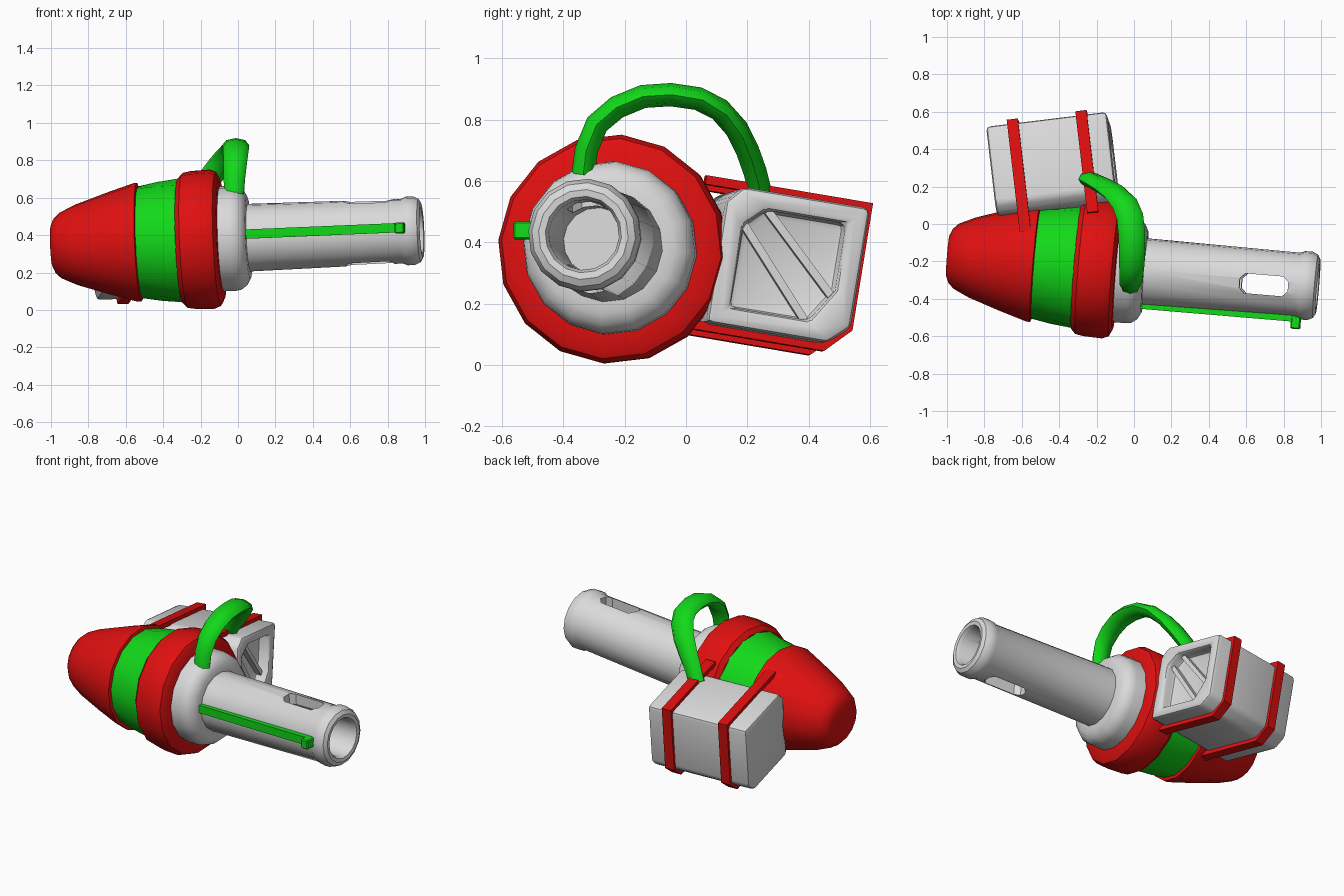
import bpy, bmesh, math
from mathutils import Matrix, Vector, Euler

if "Cube" in bpy.data.objects:
    bpy.data.objects.remove(bpy.data.objects["Cube"])

def mat(name, c):
    m = bpy.data.materials.new(name)
    m.diffuse_color = (*c, 1)
    m.use_nodes = True
    m.node_tree.nodes["Principled BSDF"].inputs["Base Color"].default_value = m.diffuse_color
    return m

RED = mat("red", (0.74, 0.005, 0.005))
GREEN = mat("green", (0.006, 0.69, 0.01))
WHITE = mat("light grey", (0.70, 0.70, 0.70))
BLACK = mat("black", (0.02, 0.02, 0.02))

def frame(loc, roll, pitch, yaw):
    e = Euler([math.radians(a) for a in (roll, -pitch, yaw)], 'XYZ')
    return Matrix.Translation(loc) @ e.to_matrix().to_4x4()

BODY = frame((0, -0.252, 0.384), 0, 2.4, -4.8)       # barrel axis = local x
CASE = frame((-0.43, 0.295, 0.314), -9.5, 2.0, 7.0)  # side box

def make(name, bm, mats, M=None, bevel=0, segs=2, cutters=()):
    bmesh.ops.recalc_face_normals(bm, faces=bm.faces)
    if M is not None:
        bm.transform(M)
    me = bpy.data.meshes.new(name)
    bm.to_mesh(me)
    bm.free()
    ob = bpy.data.objects.new(name, me)
    bpy.context.collection.objects.link(ob)
    for c in cutters:
        b = ob.modifiers.new("cut", 'BOOLEAN')
        b.operation = 'DIFFERENCE'
        b.solver = 'EXACT'
        b.object = c
    if bevel:
        b = ob.modifiers.new("bevel", 'BEVEL')
        b.width, b.segments = bevel, segs
        b.limit_method, b.angle_limit = 'ANGLE', math.radians(40)
    if ob.modifiers:
        dg = bpy.context.evaluated_depsgraph_get()
        me = bpy.data.meshes.new_from_object(ob.evaluated_get(dg))
        ob.modifiers.clear()
        ob.data = me
    for c in cutters:
        bpy.data.objects.remove(c)
    me.materials.clear()
    for m in mats:
        me.materials.append(m)
    if len(mats) == 1:
        for p in me.polygons:
            p.material_index = 0
    me.shade_smooth()
    me.set_sharp_from_angle(angle=math.radians(32))
    return ob

def skin(rings):
    """Tube through rings of points, capped at both ends."""
    bm = bmesh.new()
    vs = [[bm.verts.new(p) for p in r] for r in rings]
    n = len(vs[0])
    for a, b in zip(vs, vs[1:]):
        for i in range(n):
            f = bm.faces.new((a[i], a[(i + 1) % n], b[(i + 1) % n], b[i]))
            f.material_index = i % 2
    bm.faces.new(vs[0])
    bm.faces.new(vs[-1][::-1])
    return bm

def lathe(profile, phase=-4.5, twist=0, n=16):
    rings = []
    for k, (s, r) in enumerate(profile):
        a0 = math.radians(phase + twist * k)
        rings.append([(s, r * math.cos(a0 + 2 * math.pi * i / n),
                       r * math.sin(a0 + 2 * math.pi * i / n)) for i in range(n)])
    return skin(rings)

def prism(pts, s0, s1):
    """Profile in local y,z extruded along local x."""
    return skin([[(s, u, v) for u, v in pts] for s in (s0, s1)])

def box(x0, x1, y0, y1, z0, z1):
    return prism([(y0, z0), (y1, z0), (y1, z1), (y0, z1)], x0, x1)

# rear cap
make("rear_cap", lathe([(-1.0, .11), (-.985, .145), (-.955, .175), (-.87, .215), (-.7, .272),
                        (-.55, .318), (-.53, .318), (-.52, .28)]), [RED], BODY)

# twisted striped band
make("striped_band", lathe([(-.54, .298), (-.42, .318), (-.29, .335)], phase=-6, twist=6),
     [GREEN, BLACK], BODY)

# front ring and collar
make("front_ring", lathe([(-.31, .30), (-.31, .335), (-.285, .362), (-.24, .37), (-.14, .374),
                          (-.105, .36), (-.088, .325), (-.085, .25)]), [RED], BODY)
make("collar", lathe([(-.11, .282), (-.02, .282), (.01, .277), (.04, .255), (.058, .22),
                      (.06, .17)]), [WHITE], BODY)

# barrel with bore and a slot cut through vertically
c = .028
sx0, sx1, sy = .575, .835, .053
slot = [(sx0 + c, -sy), (sx1 - c, -sy), (sx1, -sy + c), (sx1, sy - c),
        (sx1 - c, sy), (sx0 + c, sy), (sx0, sy - c), (sx0, -sy + c)]
slot_cutter = make("slot_cutter", skin([[(x, y - .015, z) for x, y in slot] for z in (-.4, .4)]),
                   [WHITE], BODY)
slot_cutter.hide_render = True
make("barrel", lathe([(.0, .182), (.88, .173), (.905, .184), (.945, .184), (.975, .170),
                      (.988, .147), (.985, .125), (.965, .115), (.45, .110)]),
     [WHITE], BODY, cutters=[slot_cutter])

# side rail with end block
make("side_rail", box(.04, .88, -.198, -.165, -.006, .044), [GREEN], BODY)
make("rail_block", box(.86, .912, -.236, -.165, -.012, .046), [GREEN], BODY, bevel=.006, segs=1)

# side case with recessed front
w, h = .236, .228
case = [(-w, -h), (w - .07, -h), (w, -h + .06), (w, h), (-w + .05, h), (-w, h - .055)]
q = .166
recess = [(-q, -q), (q - .07, -q), (q, -q + .11), (q, q), (-q + .065, q), (-q, q - .06)]
recess_cutter = make("recess_cutter", prism(recess, .25, .5), [WHITE], CASE)
recess_cutter.hide_render = True
make("side_case", prism(case, -.325, .325), [WHITE], CASE, bevel=.022, cutters=[recess_cutter])

# two diagonal ribs in the recess
for name, a, b in (("rib_lower", (-q, .115), (.085, -q)), ("rib_upper", (-.09, q), (q, -.08))):
    a, b = Vector(a), Vector(b)
    d = (b - a).normalized()
    n = Vector((-d.y, d.x)) * .013
    make(name, prism([a - n, b - n, b + n, a + n], .24, .285), [WHITE], CASE)

# straps around the case, running into the body
for name, s, e in (("rear_strap", -.18, -.36), ("front_strap", .19, -.30)):
    pts = [(e, .251), (.253, .251), (.253, -.17), (.172, -.251), (e, -.251),
           (e, -.222), (.155, -.222), (.228, -.16), (.228, .222), (e, .222)]
    make(name, prism(pts, s - .03, s + .03), [RED], CASE)

# arched handle: elliptical section swept from collar to case
path = [Vector(p) for p in (
    (-.02, -.335, .62), (-.02, -.325, .70), (-.015, -.29, .785), (-.012, -.225, .84),
    (-.01, -.14, .875), (-.012, -.05, .881), (-.022, .04, .868), (-.05, .11, .832),
    (-.10, .165, .77), (-.155, .20, .70), (-.205, .225, .63), (-.25, .245, .55))]
rings = []
for i, p in enumerate(path):
    t = (path[min(i + 1, len(path) - 1)] - path[max(i - 1, 0)]).normalized()
    wide = Vector((1, 0, 0))
    wide = (wide - t * wide.dot(t)).normalized()
    thin = t.cross(wide)
    hw = .052 + .02 * math.sin(math.pi * i / (len(path) - 1))
    rings.append([p + wide * hw * math.cos(k * math.pi / 4) + thin * .038 * math.sin(k * math.pi / 4)
                  for k in range(8)])
handle = make("handle", skin(rings), [GREEN])
handle.data.set_sharp_from_angle(angle=math.radians(60))
